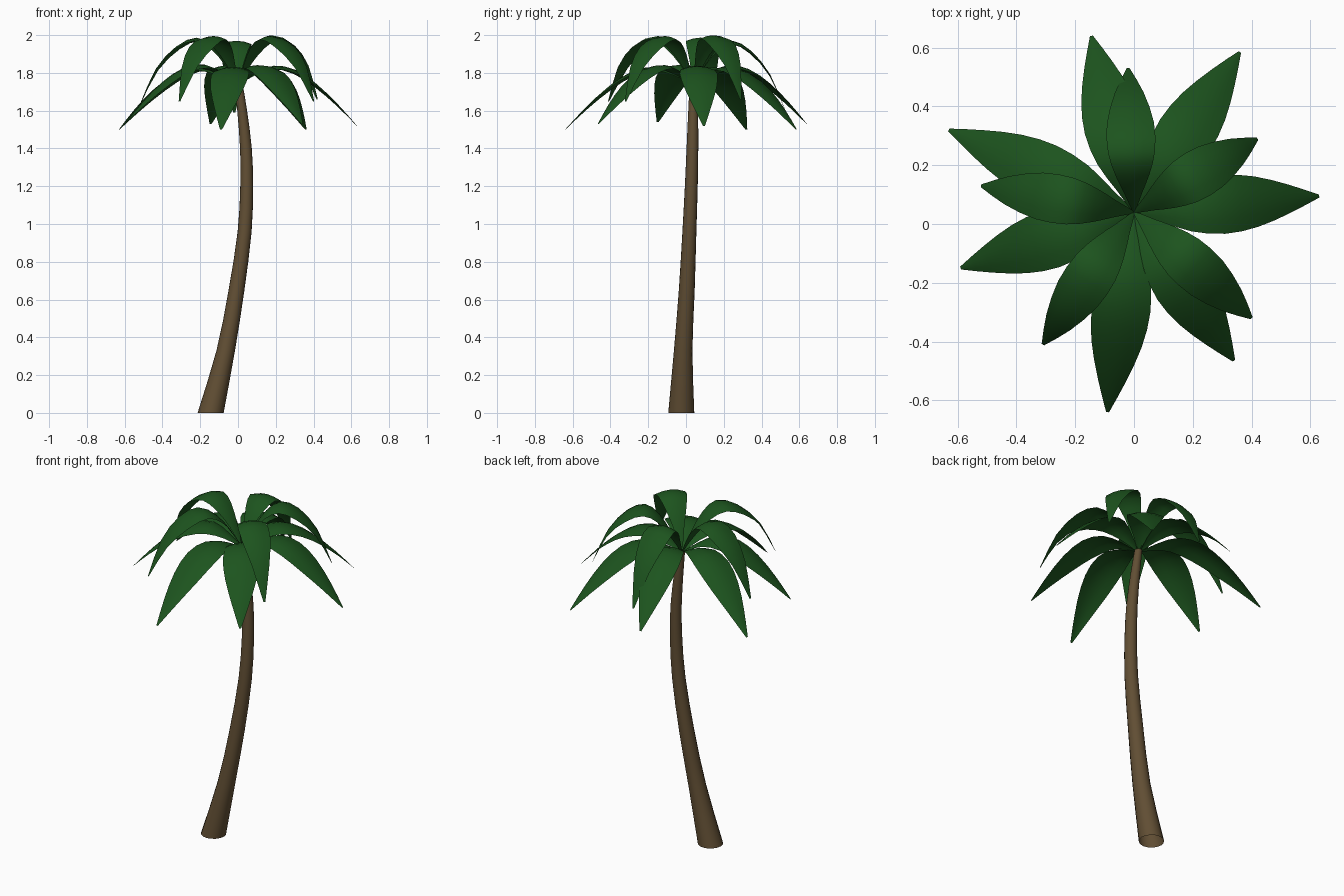
import bpy
import bmesh
from math import cos, sin, tau
from mathutils import Vector

cube = bpy.data.objects.get("Cube")
if cube:
    bpy.data.objects.remove(cube, do_unlink=True)


def make_material(name, color):
    mat = bpy.data.materials.new(name)
    mat.use_nodes = True
    mat.diffuse_color = color
    mat.node_tree.nodes["Principled BSDF"].inputs["Base Color"].default_value = color
    return mat


bark = make_material("bark brown", (0.12, 0.077, 0.034, 1))
leaf = make_material("leaf green", (0.012, 0.088, 0.013, 1))


def refine(points, steps):
    """Smooth a short list of control points with a Catmull-Rom spline."""
    pts = [Vector(p) for p in points]
    pts = [2 * pts[0] - pts[1]] + pts + [2 * pts[-1] - pts[-2]]
    out = []
    for a, b, c, d in zip(pts, pts[1:], pts[2:], pts[3:]):
        for k in range(steps):
            t = k / steps
            out.append(b + (c - a) * (t / 2) + (a - 2.5 * b + 2 * c - d / 2) * t ** 2
                       + (1.5 * (b - c) + (d - a) / 2) * t ** 3)
    return out + [pts[-2]]


def loft(name, rows, mat, closed):
    """Skin a list of equal-length point rows into a smooth object."""
    bm = bmesh.new()
    rows = [[bm.verts.new(p) for p in row] for row in rows]
    for a, b in zip(rows, rows[1:]):
        n = len(a)
        for i in range(n if closed else n - 1):
            j = (i + 1) % n
            bm.faces.new((a[i], a[j], b[j], b[i]))
    mesh = bpy.data.meshes.new(name)
    bm.to_mesh(mesh)
    bm.free()
    mesh.materials.append(mat)
    obj = bpy.data.objects.new(name, mesh)
    bpy.context.collection.objects.link(obj)
    bpy.ops.object.select_all(action='DESELECT')
    obj.select_set(True)
    bpy.context.view_layer.objects.active = obj
    bpy.ops.object.shade_smooth_by_angle(angle=1.3)


# Curved, tapering, open-ended trunk: x, y, z, radius
trunk_path = [(-0.145, -0.025, 0, 0.069), (-0.065, -0.015, 0.33, 0.049),
              (-0.008, 0.004, 0.65, 0.042), (0.035, 0.018, 0.96, 0.037),
              (0.046, 0.028, 1.2, 0.034), (0.042, 0.034, 1.4, 0.031),
              (0.022, 0.038, 1.6, 0.026), (0.003, 0.04, 1.745, 0.021)]
SIDES = 16
loft("trunk", [[(x + r * cos(tau * i / SIDES), y + r * sin(tau * i / SIDES), z)
                for i in range(SIDES)] for x, y, z, r in refine(trunk_path, 2)],
     bark, True)

# Frond profiles: fraction of length, height, half width
low_profile = [(0, 1.735, 0.004), (0.14, 1.795, 0.04), (0.3, 1.835, 0.082),
               (0.48, 1.812, 0.1), (0.66, 1.735, 0.086), (0.84, 1.625, 0.048),
               (1, 1.51, 0.005)]
high_profile = [(0, 1.735, 0.004), (0.13, 1.855, 0.03), (0.26, 1.945, 0.058),
                (0.42, 1.995, 0.08), (0.62, 1.955, 0.08), (0.83, 1.84, 0.049),
                (1, 1.65, 0.005)]
# Frond tips, each with its own droop
low_tips = [(-0.145, 0.64, 1.53), (0.36, 0.585, 1.5), (0.63, 0.095, 1.52),
            (0.34, -0.465, 1.53), (-0.09, -0.64, 1.5), (-0.59, -0.15, 1.54),
            (-0.63, 0.32, 1.5)]
high_tips = [(-0.02, 0.53, 1.59), (0.42, 0.29, 1.66), (0.4, -0.32, 1.65),
             (-0.31, -0.41, 1.65), (-0.52, 0.13, 1.63)]
crown = Vector((0, 0.04, 0))
ARCH = 0.22


def frond(name, tip, profile):
    along = Vector((tip[0], tip[1], 0)) - crown
    side = Vector((-along.y, along.x, 0)).normalized()
    droop = tip[2] - profile[-1][1]
    rows = []
    for t, z, w in refine(profile, 2):
        mid = crown + along * t + Vector((0, 0, z + droop * t))
        # The cross-section arches: highest at the midrib, lower at the edges
        rows.append([mid + side * (w * s) - Vector((0, 0, ARCH * w * s * s))
                     for s in (1, 0.5, 0, -0.5, -1)])
    loft(name, rows, leaf, False)


for label, tips, profile in (("lower_frond", low_tips, low_profile),
                             ("upper_frond", high_tips, high_profile)):
    for k, tip in enumerate(tips):
        frond(f"{label}_{k + 1}", tip, profile)
